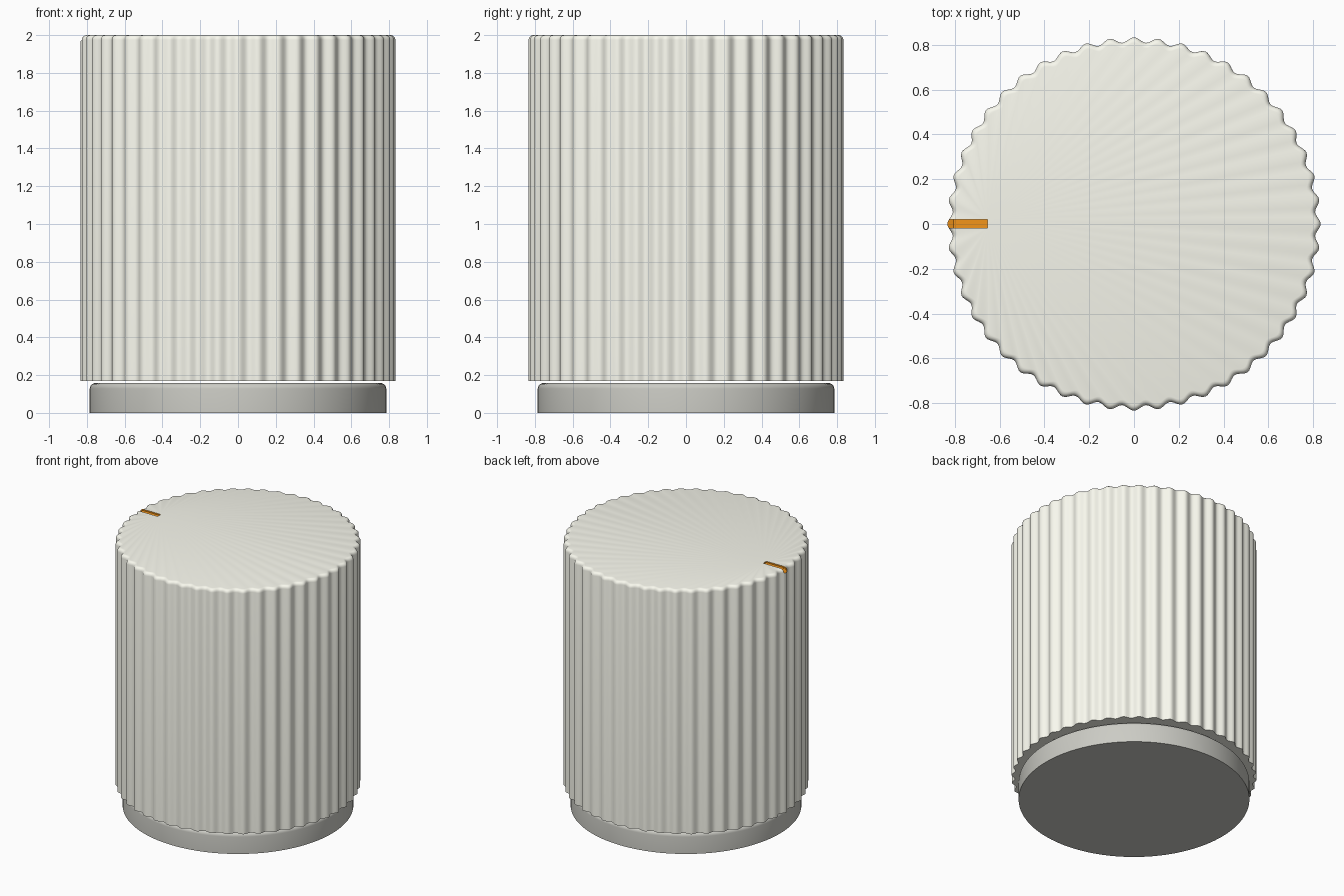
import bpy, bmesh, math

if "Cube" in bpy.data.objects:
    bpy.data.objects.remove(bpy.data.objects["Cube"])

FLUTES, STEPS = 48, 10


def lathe(name, rings, mat, wave=0.0, count=128):
    """Closed solid from (radius, z) rings; wave adds vertical flutes."""
    bm = bmesh.new()
    loops = []
    for r, z in rings:
        loop = []
        for i in range(count):
            a = 2 * math.pi * i / count
            rr = r + wave * math.cos(FLUTES * a)
            loop.append(bm.verts.new((rr * math.cos(a), rr * math.sin(a), z)))
        loops.append(loop)
    for lo, hi in zip(loops, loops[1:]):
        for i in range(count):
            j = (i + 1) % count
            bm.faces.new((lo[i], lo[j], hi[j], hi[i]))
    bm.faces.new(loops[0][::-1])
    bm.faces.new(loops[-1])
    ob = finish(name, bm, mat)
    bpy.ops.object.select_all(action='DESELECT')
    ob.select_set(True)
    bpy.context.view_layer.objects.active = ob
    bpy.ops.object.shade_smooth_by_angle(angle=math.radians(38))
    return ob


def slab(name, profile, y0, y1, mat):
    """Extrude an (x, z) outline along y."""
    bm = bmesh.new()
    face = bm.faces.new([bm.verts.new((x, y0, z)) for x, z in profile])
    ext = bmesh.ops.extrude_face_region(bm, geom=[face])["geom"]
    verts = [v for v in ext if isinstance(v, bmesh.types.BMVert)]
    bmesh.ops.translate(bm, vec=(0, y1 - y0, 0), verts=verts)
    # keep the solid closed: restore the start cap if the extrude dropped it
    bmesh.ops.holes_fill(bm, edges=[e for e in bm.edges if e.is_boundary])
    return finish(name, bm, mat)


def finish(name, bm, mat):
    bmesh.ops.recalc_face_normals(bm, faces=bm.faces)
    mesh = bpy.data.meshes.new(name)
    bm.to_mesh(mesh)
    bm.free()
    mesh.materials.append(mat)
    ob = bpy.data.objects.new(name, mesh)
    bpy.context.collection.objects.link(ob)
    return ob


def paint(name, r, g, b):
    mat = bpy.data.materials.new(name)
    mat.diffuse_color = (r, g, b, 1)
    mat.use_nodes = True
    mat.node_tree.nodes["Principled BSDF"].inputs["Base Color"].default_value = mat.diffuse_color
    return mat


def fillet(r, z, size, steps):
    """Quarter-round rings ending at outer radius r and top height z."""
    return [(r - size + size * math.cos(t), z - size + size * math.sin(t))
            for t in (math.pi / 2 * k / steps for k in range(steps + 1))]


cream = paint("cream", 0.95, 0.95, 0.86)
warm_grey = paint("warm_grey", 0.60, 0.60, 0.555)
orange = paint("orange", 0.90, 0.30, 0.01)

# Base ring with a rounded upper edge
lathe("base", [(0.785, 0)] + fillet(0.785, 0.158, 0.03, 5), warm_grey)

# Fluted grip with softly rounded top rim
grip = lathe("fluted_grip", [(0.822, 0.17)] + fillet(0.822, 2.0, 0.025, 4), cream,
             wave=0.0115, count=FLUTES * STEPS)

# Shallow orange pointer slot, following the rim
cutter = slab("slot_cutter", [(-0.655, 2.05), (-0.655, 1.99), (-0.806, 1.99),
                              (-0.85, 1.955), (-0.9, 1.955), (-0.9, 2.05)],
              -0.018, 0.02, orange)
cutter.hide_render = True
cutter.hide_viewport = True
cut = grip.modifiers.new("slot", 'BOOLEAN')
cut.operation = 'DIFFERENCE'
cut.solver = 'EXACT'
cut.material_mode = 'TRANSFER'
cut.object = cutter
